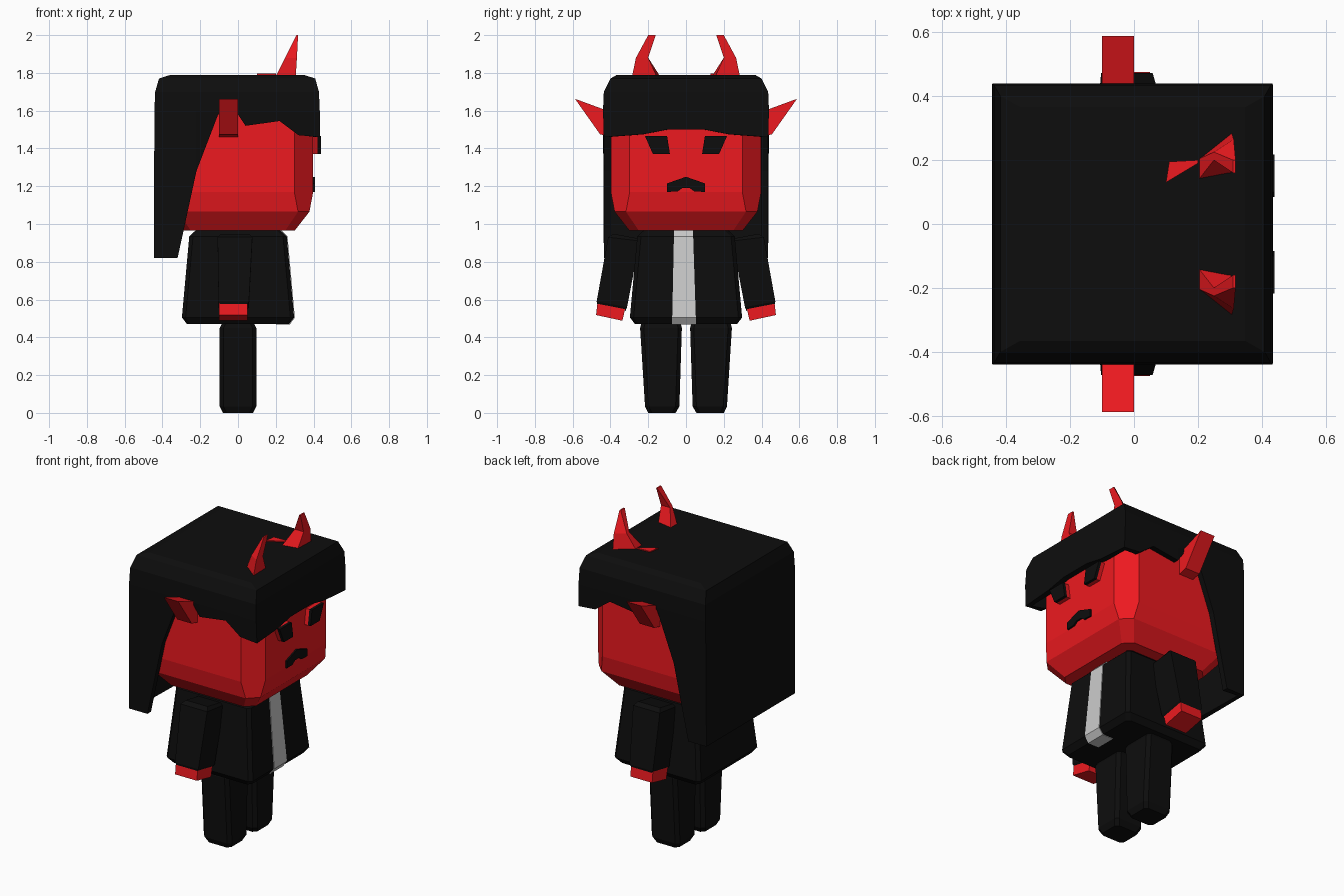
import bpy, bmesh

if "Cube" in bpy.data.objects:
    bpy.data.objects.remove(bpy.data.objects["Cube"])


def material(name, rgb):
    m = bpy.data.materials.new(name)
    m.diffuse_color = (*rgb, 1)
    m.use_nodes = True
    m.node_tree.nodes["Principled BSDF"].inputs["Base Color"].default_value = m.diffuse_color
    return m


RED = material("red", (0.85, 0.01, 0.014))
BLACK = material("black", (0.004, 0.004, 0.004))


def loft(name, rings, mat=None, mirror=False, open_bottom=False):
    """Skin a stack of point rings and cap the ends."""
    bm = bmesh.new()
    vs = [[bm.verts.new(p) for p in ring] for ring in rings]
    n = len(rings[0])
    for a, b in zip(vs, vs[1:]):
        for i in range(n):
            j = (i + 1) % n
            bm.faces.new((a[i], a[j], b[j], b[i]))
    if not open_bottom:
        bm.faces.new(vs[0][::-1])
    bm.faces.new(vs[-1])
    bmesh.ops.recalc_face_normals(bm, faces=bm.faces)
    me = bpy.data.meshes.new(name)
    bm.to_mesh(me)
    bm.free()
    ob = bpy.data.objects.new(name, me)
    bpy.context.collection.objects.link(ob)
    if mat:
        me.materials.append(mat)
    if mirror:
        m = ob.modifiers.new("mirror", 'MIRROR')
        m.use_axis = (False, True, False)
    return ob


def octagon(x0, x1, y0, y1, z, c):
    """Rectangle with cut corners at height z."""
    return [(x0 + c, y0, z), (x1 - c, y0, z), (x1, y0 + c, z), (x1, y1 - c, z),
            (x1 - c, y1, z), (x0 + c, y1, z), (x0, y1 - c, z), (x0, y0 + c, z)]


def prism(name, yz, x0, x1, mat, mirror=False):
    """Extrude a y-z outline along x."""
    return loft(name, [[(x, y, z) for y, z in yz] for x in (x0, x1)], mat, mirror)


# Head: stacked octagons, tapering at chin and crown
loft("head", [octagon(-h, h, -h, h, z, c) for h, z, c in
              ((.30, .965, .05), (.378, 1.065, .06), (.398, 1.17, .1),
               (.398, 1.58, .1), (.36, 1.73, .06))], RED)

# Hair: open shell with a ragged lower edge (x, y, lower z), front to back
half = [(.435, 0, 1.50), (.435, .1, 1.50), (.435, .23, 1.475), (.435, .435, 1.46),
        (.32, .435, 1.47), (.22, .435, 1.545), (.04, .435, 1.52), (0, .435, 1.58),
        (-.105, .435, 1.58), (-.22, .435, 1.28), (-.285, .435, .98),
        (-.32, .435, .82), (-.445, .435, .82), (-.445, 0, .82)]
rim = half + [(x, -y, z) for x, y, z in half[-2:0:-1]]
hair = loft("hair", [rim] + [[(x * sx, y * sy, z) for x, y, _ in rim] for sx, sy, z in
                             ((.995, 1.01, 1.6), (.985, 1.0, 1.70),
                              (.94, .92, 1.77), (.8, .84, 1.79))],
            BLACK, open_bottom=True)
s = hair.modifiers.new("thickness", 'SOLIDIFY')
s.thickness = .036
s.offset = -1

# Ears and horns
prism("ear", [(.39, 1.46), (.455, 1.475), (.588, 1.663), (.39, 1.59)], -.1, 0, RED, True)
loft("horn", [
    [(.195, .13, 1.77), (.195, .20, 1.77), (.305, .288, 1.77), (.30, .15, 1.77)],
    [(.25, .20, 1.88), (.25, .225, 1.88), (.312, .265, 1.88), (.312, .20, 1.88)],
    [(.31, .16, 2.0), (.31, .20, 2.0), (.318, .20, 2.0), (.318, .16, 2.0)]], RED, True)
loft("horn_shard", [[(.1, .13, z), (.11, .195, z), (.2, .2, z), (.2, .19, z)]
                    for z in (1.78, 1.796)], RED)

# Face
eye = [(.1, 1.465), (.217, 1.465), (.175, 1.37), (.085, 1.37)]
prism("eye_socket", eye, .38, .422, RED, True)
prism("eye", eye, .422, .44, BLACK, True)
prism("mouth", [(-.1, 1.17), (-.045, 1.172), (-.02, 1.19), (.02, 1.19), (.045, 1.172),
                (.1, 1.17), (.1, 1.215), (0, 1.25), (-.1, 1.215)], .38, .408, BLACK)

# Coat with a pale shirt strip down the front
loft("coat", [octagon(-h, h, -h, h, z, .02) for h, z in
              ((.27, .47), (.297, .505), (.258, .935), (.225, .965))], BLACK)
loft("shirt_strip", [[(.2, y0, z), (x, y0, z), (x, y1, z), (.2, y1, z)]
                     for x, y0, y1, z in ((.274, -.074, .053, .467), (.301, -.073, .052, .505),
                                          (.262, -.064, .038, .935), (.23, -.063, .037, .967))])


# Arms: tilted boxes with chamfered shoulders and square hands
def tilted(x0, x1, y0, z0, y1, z1):
    return [(x0, y0, z0), (x1, y0, z0), (x1, y1, z1), (x0, y1, z1)]


loft("sleeve", [tilted(-.09, .06, .26, .925, .385, .948),
                tilted(-.108, .076, .245, .91, .412, .93),
                tilted(-.103, .058, .312, .56, .473, .59),
                tilted(-.09, .045, .32, .54, .468, .57)], BLACK, True)
loft("hand", [tilted(-.1, .05, .32, .56, .468, .59),
              tilted(-.1, .05, .307, .54, .465, .572),
              tilted(-.1, .05, .337, .488, .476, .518)][::2], RED, True)

# Legs
loft("leg", [octagon(-x, x, y0, y1, z, .02) for x, y0, y1, z in
             ((.08, .055, .20, 0), (.097, .035, .217, .035),
              (.097, .022, .243, .45), (.08, .03, .235, .48))], BLACK, True)
